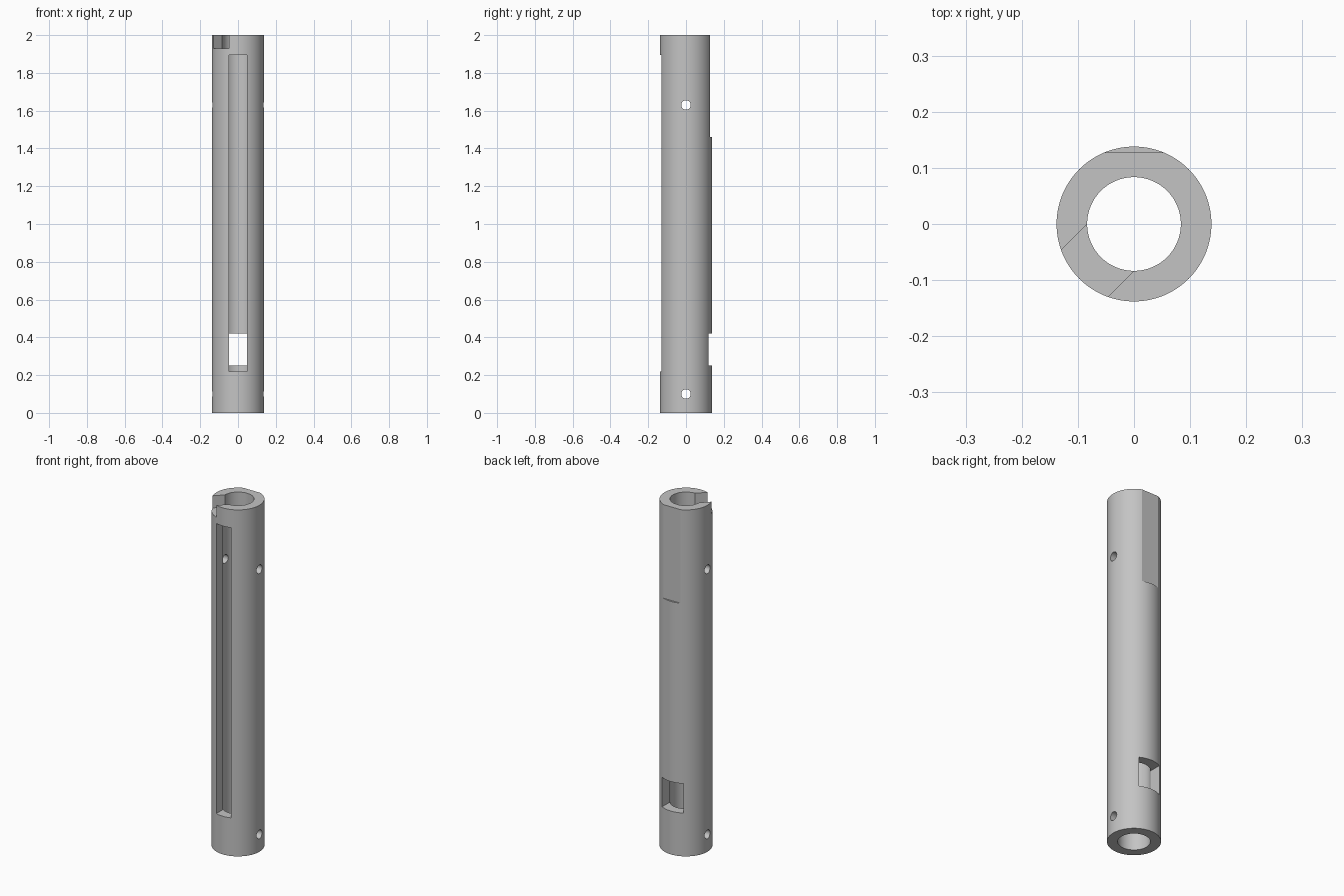
import bpy
from math import radians, pi, cos, sin

if "Cube" in bpy.data.objects:
    bpy.data.objects.remove(bpy.data.objects["Cube"], do_unlink=True)

OUTER, BORE, HEIGHT = 0.138, 0.0835, 2.0

grey = bpy.data.materials.new("satin_grey")
grey.use_nodes = True
colour = (0.55, 0.55, 0.55, 1)
grey.diffuse_color = colour
grey.node_tree.nodes["Principled BSDF"].inputs["Base Color"].default_value = colour


def rod(name, radius, depth, loc, sides, rot=(0, 0, 0)):
    bpy.ops.mesh.primitive_cylinder_add(
        vertices=sides, radius=radius, depth=depth, location=loc, rotation=rot)
    bpy.context.object.name = name
    return bpy.context.object


def block(name, lo, hi, turn=0.0):
    """Box between two corners, then turned about the tube axis."""
    mid = [(a + b) / 2 for a, b in zip(lo, hi)]
    x, y, z = mid
    loc = (x * cos(turn) - y * sin(turn), x * sin(turn) + y * cos(turn), z)
    bpy.ops.mesh.primitive_cube_add(size=1, location=loc, rotation=(0, 0, turn))
    ob = bpy.context.object
    ob.name = name
    ob.scale = [b - a for a, b in zip(lo, hi)]
    return ob


def cut(target, cutter):
    cutter.hide_render = True
    bpy.context.view_layer.objects.active = target
    mod = target.modifiers.new(cutter.name, 'BOOLEAN')
    mod.operation, mod.solver, mod.object = 'DIFFERENCE', 'EXACT', cutter
    bpy.ops.object.modifier_apply(modifier=mod.name)
    bpy.data.objects.remove(cutter, do_unlink=True)


# Main tube
tube = rod("slotted_tube", OUTER, HEIGHT, (0, 0, HEIGHT / 2), 128)
tube.data.materials.append(grey)
cut(tube, rod("bore", BORE, 3, (0, 0, 1), 96))

# Long front slot, rear window and upper rear flat
cut(tube, block("front_slot", (-0.047, -0.3, 0.22), (0.047, 0, 1.895)))
cut(tube, block("rear_window", (-0.068, 0, 0.25), (0.068, 0.3, 0.42)))
cut(tube, block("rear_flat", (-0.2, 0.127, 1.46), (0.2, 0.3, 2.2)))

# Diagonal notch in the top rim
cut(tube, block("rim_notch", (0, -0.059, 1.93), (0.3, 0.059, 2.2), radians(225)))

# Cross pin holes through both sides
for z in (0.1, 1.63):
    cut(tube, rod("pin_hole", 0.025, 0.5, (0, 0, z), 32, (0, pi / 2, 0)))

bpy.ops.object.select_all(action='DESELECT')
tube.select_set(True)
bpy.context.view_layer.objects.active = tube
bpy.ops.object.shade_smooth_by_angle(angle=radians(15))
